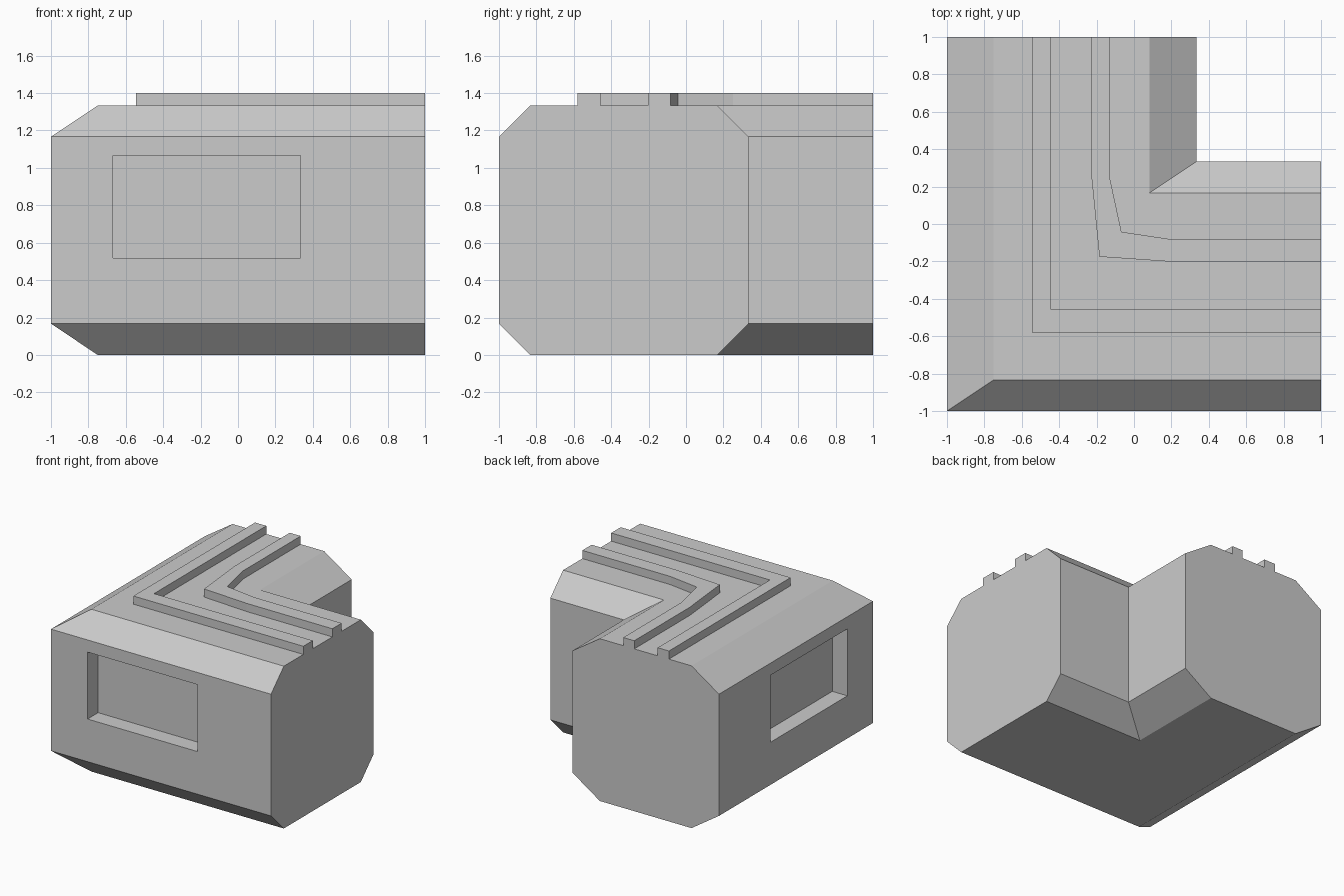
import bpy, bmesh

if "Cube" in bpy.data.objects:
    bpy.data.objects.remove(bpy.data.objects["Cube"])


def loft(name, rings):
    """Closed solid through stacked outlines, each given as (points, z)."""
    bm = bmesh.new()
    loops = [[bm.verts.new((x, y, z)) for x, y in pts] for pts, z in rings]
    n = len(loops[0])
    for lo, hi in zip(loops, loops[1:]):
        for i in range(n):
            j = (i + 1) % n
            bm.faces.new((lo[i], lo[j], hi[j], hi[i]))
    bm.faces.new(loops[0][::-1])
    bm.faces.new(loops[-1])
    bmesh.ops.recalc_face_normals(bm, faces=bm.faces)
    mesh = bpy.data.meshes.new(name)
    bm.to_mesh(mesh)
    bm.free()
    obj = bpy.data.objects.new(name, mesh)
    bpy.context.collection.objects.link(obj)
    return obj


def box(name, x0, x1, y0, y1, z0, z1):
    pts = [(x0, y0), (x1, y0), (x1, y1), (x0, y1)]
    return loft(name, [(pts, z0), (pts, z1)])


def ridge(name, outer, inner):
    """Raised strip between two paths on the roof."""
    pts = outer + inner[::-1]
    return loft(name, [(pts, ROOF), (pts, ROOF + 0.067)])


A = 1 / 3
ROOF = 4 / 3

# L-shaped corridor body with chamfered top and bottom, open-ended chamfers at the arm ends
wide = [(-1, -1), (1, -1), (1, A), (A, A), (A, 1), (-1, 1)]
narrow = [(-0.75, -0.833), (1, -0.833), (1, 0.167), (0.083, 0.167), (0.083, 1), (-0.75, 1)]
body = loft("corridor_body", [(narrow, 0), (wide, 0.167), (wide, 1.167), (narrow, ROOF)])

# Recessed windows on the two outer walls
D, Z0, Z1 = 0.137, 0.517, 1.067
cutters = [
    box("front_window_cutter", -0.667, A, -1.2, -1 + D, Z0, Z1),
    box("left_window_cutter", -1.2, -1 + D, -0.667, A, Z0, Z1),
]
bpy.context.view_layer.objects.active = body
for c in cutters:
    c.hide_render = True
    mod = body.modifiers.new("window", 'BOOLEAN')
    mod.operation = 'DIFFERENCE'
    mod.solver = 'EXACT'
    mod.object = c
    bpy.ops.object.modifier_apply(modifier=mod.name)
    bpy.data.objects.remove(c)

# Roof ridges: sharp outer corner, bent inner corner
ridge("outer_roof_ridge",
      [(-0.545, 1), (-0.545, -0.58), (1, -0.58)],
      [(-0.443, 1), (-0.443, -0.457), (1, -0.457)])
ridge("inner_roof_ridge",
      [(-0.23, 1), (-0.23, 0.28), (-0.185, -0.175), (0.22, -0.203), (1, -0.203)],
      [(-0.13, 1), (-0.13, 0.25), (-0.067, -0.042), (0.2, -0.082), (1, -0.082)])
